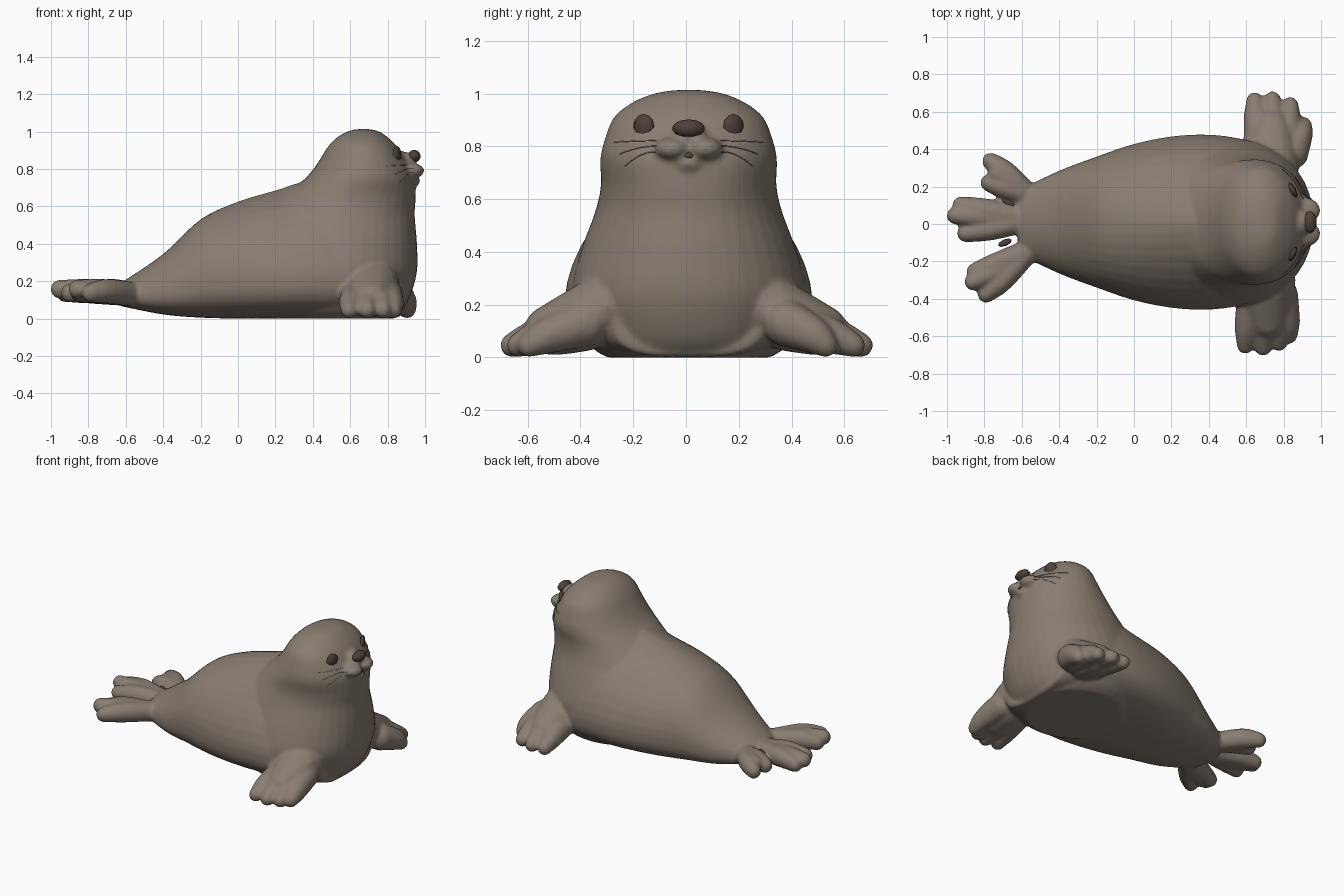
import bpy, bmesh, math
from mathutils import Vector, Matrix

cube = bpy.data.objects.get("Cube")
if cube:
    bpy.data.objects.remove(cube, do_unlink=True)

MID = 0.01  # centreline in y


def material(name, colour):
    m = bpy.data.materials.new(name)
    m.use_nodes = True
    m.diffuse_color = (*colour, 1)
    bsdf = m.node_tree.nodes["Principled BSDF"]
    bsdf.inputs["Base Color"].default_value = (*colour, 1)
    bsdf.inputs["Roughness"].default_value = 0.8
    return m


FUR = material("grey brown fur", (0.25, 0.205, 0.165))
DARK = material("dark brown", (0.075, 0.052, 0.042))


def spline(rows, steps=5):
    """Catmull-Rom resampling of rows of numbers."""
    rows = [Vector(r) for r in rows]
    out = []
    for i in range(len(rows) - 1):
        a, b, c, d = rows[max(i - 1, 0)], rows[i], rows[i + 1], rows[min(i + 2, len(rows) - 1)]
        for s in range(steps):
            t = s / steps
            out.append(b + (c - a) * (t / 2) + (a * 2 - b * 5 + c * 4 - d) * (t * t / 2)
                       + (b * 3 - a - c * 3 + d) * (t ** 3 / 2))
    return out + [rows[-1]]


def loft(bm, rings):
    loops = [[bm.verts.new(p) for p in ring] for ring in rings]
    n = len(loops[0])
    faces = [bm.faces.new(loops[0][::-1]), bm.faces.new(loops[-1])]
    for a, b in zip(loops, loops[1:]):
        for i in range(n):
            faces.append(bm.faces.new((a[i], a[(i + 1) % n], b[(i + 1) % n], b[i])))
    bmesh.ops.recalc_face_normals(bm, faces=faces)


def power(v, e):
    return math.copysign(abs(v) ** e, v)


def ball(bm, centre, size, segments=16, turn=0):
    mat = (Matrix.Translation(centre) @ Matrix.Rotation(turn, 4, "Z")
           @ Matrix.Diagonal((*size, 1)))
    bmesh.ops.create_uvsphere(bm, u_segments=segments, v_segments=segments // 2 + 2,
                              radius=1, matrix=mat)


def finger(bm, points, flat):
    """Tapered limb: overlapping balls along (x, y, z, radius) points."""
    for x, y, z, r in spline(points, 8):
        ball(bm, (x, y, z), (r, r, r * flat), 12)


def finish(name, bm, mat):
    mesh = bpy.data.meshes.new(name)
    bm.to_mesh(mesh)
    bm.free()
    ob = bpy.data.objects.new(name, mesh)
    bpy.context.collection.objects.link(ob)
    mesh.materials.append(mat)
    bpy.ops.object.select_all(action="DESELECT")
    ob.select_set(True)
    bpy.context.view_layer.objects.active = ob
    bpy.ops.object.shade_smooth()
    return ob


# Body: barrel along x, with a flattened belly and sloping shoulders
bm = bmesh.new()
angles = [2 * math.pi * i / 40 for i in range(40)]
rings = []
for x, w, low, top in spline([
        (-0.62, 0.17, 0.065, 0.195), (-0.4, 0.275, 0.022, 0.345), (-0.2, 0.35, 0.005, 0.53),
        (0, 0.418, 0, 0.625), (0.2, 0.458, 0, 0.685), (0.38, 0.468, 0, 0.735),
        (0.55, 0.45, 0, 0.7), (0.72, 0.4, 0, 0.6), (0.85, 0.28, 0, 0.45)]):
    shoulder = min(max((x + 0.2) / 0.5, 0), 1)
    mid = low + (top - low) * (0.38 - 0.07 * shoulder)
    ring = []
    for a in angles:
        c, s = math.cos(a), math.sin(a)
        e = 1 + 0.2 * shoulder if s > 0 else 0.7
        reach = top - mid if s > 0 else mid - low
        ring.append((x, MID + w * power(c, e), mid + reach * power(s, e)))
    rings.append(ring)
loft(bm, rings)

# Chest, neck and head: stacked rings going up
rings = []
for z, back, front, w in spline([
        (0, 0.2, 0.82, 0.31), (0.04, 0.15, 0.875, 0.37), (0.12, 0.1, 0.92, 0.42),
        (0.25, 0.1, 0.957, 0.445), (0.4, 0.1, 0.957, 0.41), (0.55, 0.15, 0.945, 0.355),
        (0.65, 0.24, 0.95, 0.333), (0.75, 0.36, 0.945, 0.335), (0.83, 0.425, 0.91, 0.317),
        (0.91, 0.475, 0.86, 0.283), (0.965, 0.525, 0.805, 0.215), (1.0, 0.585, 0.755, 0.13),
        (1.013, 0.64, 0.7, 0.05)]):
    rings.append([((back + front) / 2 + (front - back) / 2 * math.cos(a),
                   MID + w * power(math.sin(a), 0.92), z) for a in angles])
loft(bm, rings)

# Muzzle: two whisker pads, chin and bridge
for side in (-1, 1):
    ball(bm, (0.915, MID + side * 0.062, 0.79), (0.083, 0.07, 0.045))
ball(bm, (0.905, MID, 0.735), (0.07, 0.065, 0.04))
ball(bm, (0.875, MID, 0.845), (0.085, 0.07, 0.048))

# Front flippers: shoulder plus four fanned toes
for side, base, tips in (
        (1, 0.735, [(0.645, 0.66), (0.74, 0.665), (0.835, 0.635), (0.905, 0.53)]),
        (-1, 0.715, [(0.595, 0.65), (0.69, 0.66), (0.775, 0.635), (0.83, 0.595)])):
    finger(bm, [(base, side * 0.3, 0.19, 0.15), (base, side * 0.4, 0.14, 0.14),
                (base, side * 0.5, 0.105, 0.115)], 0.85)
    for x, y in tips:
        mx, my = base + (x - base) * 0.9, 0.42 + (y - 0.42) * 0.55
        finger(bm, [(base + (x - base) * 0.65, side * 0.38, 0.13, 0.09),
                    (mx, side * my, 0.085, 0.07), (x, side * y, 0.046, 0.046)], 1)

# Hind flippers: three fans of toes
for rx, ry, tips in (
        (-0.56, 0.15, [(-0.765, 0.335), (-0.735, 0.27), (-0.775, 0.22)]),
        (-0.56, 0.02, [(-0.925, 0.1), (-0.955, 0.045), (-0.9, -0.05)]),
        (-0.56, -0.14, [(-0.85, -0.255), (-0.86, -0.31), (-0.79, -0.375)])):
    for i, (x, y) in enumerate(tips):
        finger(bm, [(rx, ry, 0.13, 0.062),
                    (rx + (x - rx) * 0.6, ry + (y - ry) * 0.65, 0.146, 0.064),
                    (x, y, 0.137 + 0.02 * (i == 1), 0.048)], 1.05)

# Fuse everything into one soft skin resting flat on the ground
body = finish("body", bm, FUR)
fuse = body.modifiers.new("fuse", "REMESH")
fuse.mode, fuse.voxel_size, fuse.use_smooth_shade = "VOXEL", 0.012, True
soften = body.modifiers.new("soften", "SMOOTH")
soften.factor, soften.iterations = 0.5, 5
for mod in ("fuse", "soften"):
    bpy.ops.object.modifier_apply(modifier=mod)
for v in body.data.vertices:
    v.co.z = max(v.co.z, 0)


def on_skin(origin, direction):
    hit, point, normal, _ = body.ray_cast(Vector(origin), Vector(direction))
    return point, normal


# Eyes
for name, y in (("left_eye", 0.18), ("right_eye", -0.16)):
    bm = bmesh.new()
    p, n = on_skin((2, y, 0.875), (-1, 0, 0))
    ball(bm, p, (0.017, 0.043, 0.048), 8, math.atan2(n.y, n.x))
    finish(name, bm, DARK)

# Nose and mouth
bm = bmesh.new()
ball(bm, (0.942, MID, 0.868), (0.036, 0.062, 0.034), 10)
finish("nose", bm, DARK)
bm = bmesh.new()
p, n = on_skin((2, MID, 0.765), (-1, 0, 0))
ball(bm, p, (0.008, 0.024, 0.013), 8)
finish("mouth", bm, DARK)

# Dark webbing between the hind flippers
for name, x, y in (("left_web", -0.67, 0.115), ("right_web", -0.69, -0.1)):
    bm = bmesh.new()
    p, n = on_skin((x, y, 1), (0, 0, -1))
    ball(bm, (x, y, max(p.z, 0.15)), (0.04, 0.018, 0.012), 8, -y * 4)
    finish(name, bm, DARK)

# Whiskers: fine curves lying over the cheeks
for side, label in ((1, "left"), (-1, "right")):
    for k in range(3):
        curve = bpy.data.curves.new(f"{label}_whisker_{k + 1}", "CURVE")
        curve.dimensions, curve.bevel_depth, curve.bevel_resolution = "3D", 0.0018, 0
        line = curve.splines.new("POLY")
        line.points.add(5)
        for i, pt in enumerate(line.points):
            t = i / 5
            y = MID + side * (0.12 + (0.16 - 0.02 * k) * t)
            p, n = on_skin((2, y, 0.82 - 0.02 * k - 0.025 * (k + 0.2) * t * t), (-1, 0, 0))
            pt.co = (*(p + n * 0.003), 1)
        curve.materials.append(FUR)
        bpy.context.collection.objects.link(bpy.data.objects.new(curve.name, curve))
